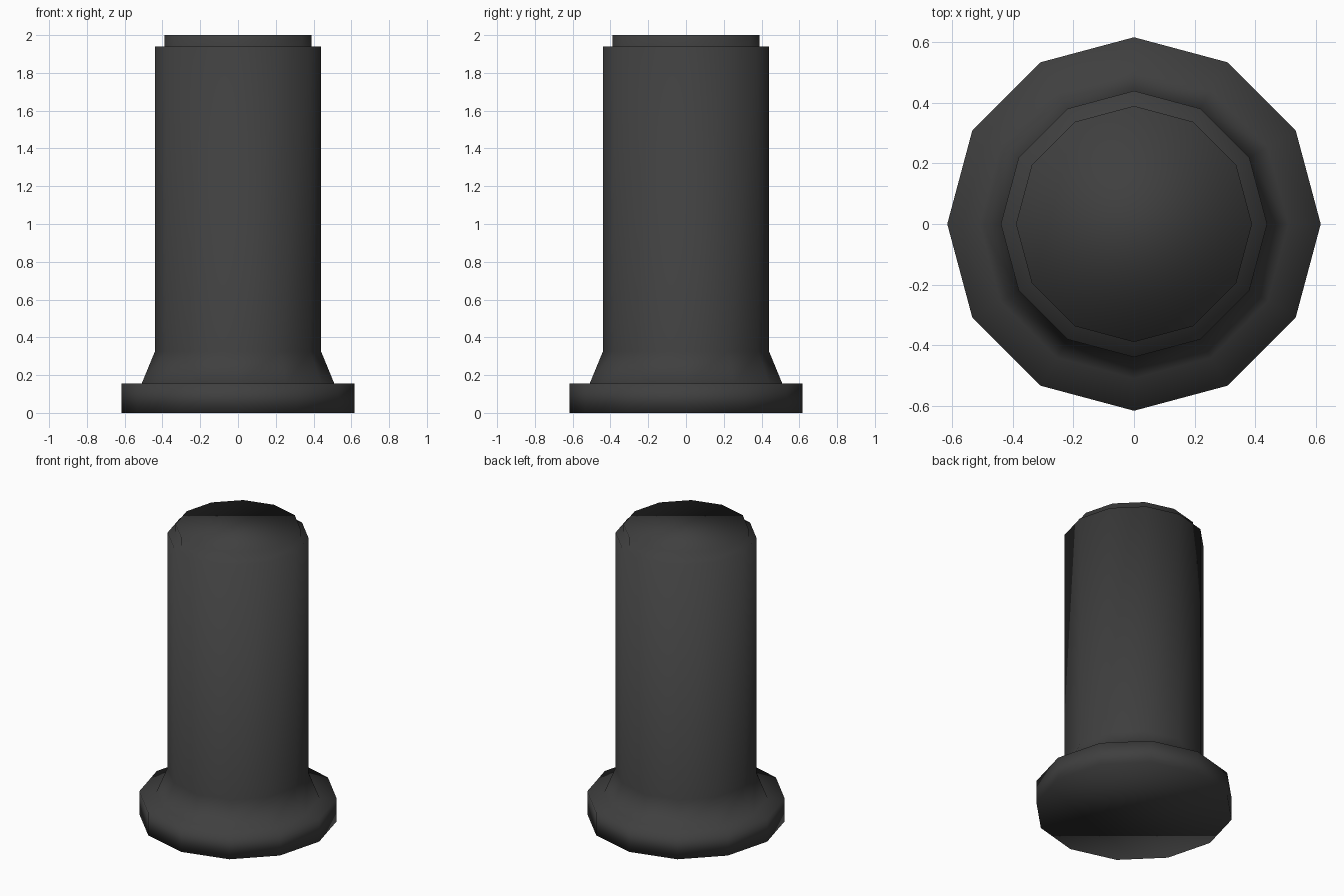
import bpy, bmesh, math

if "Cube" in bpy.data.objects:
    bpy.data.objects.remove(bpy.data.objects["Cube"])

SIDES = 12

# Half profile (radius, height) from the foot flange to the stepped top
profile = [(0.617, 0.0), (0.617, 0.155), (0.51, 0.155),
           (0.44, 0.325), (0.44, 1.94), (0.39, 1.94), (0.39, 2.0)]

# Flanged post: one ring of vertices per profile point, bridged and capped
bm = bmesh.new()
rings = []
for r, z in profile:
    rings.append([bm.verts.new((r * math.cos(i * math.tau / SIDES),
                                r * math.sin(i * math.tau / SIDES), z))
                  for i in range(SIDES)])
for low, high in zip(rings, rings[1:]):
    for i in range(SIDES):
        j = (i + 1) % SIDES
        bm.faces.new((low[i], low[j], high[j], high[i]))
bm.faces.new(rings[0][::-1])
bm.faces.new(rings[-1])
for f in bm.faces:
    f.smooth = True

mesh = bpy.data.meshes.new("flanged_post")
bm.to_mesh(mesh)
bm.free()
post = bpy.data.objects.new("flanged_post", mesh)
bpy.context.collection.objects.link(post)

# Dark finish
mat = bpy.data.materials.new("dark_grey")
mat.diffuse_color = (0.05, 0.05, 0.05, 1)
mat.use_nodes = True
mat.node_tree.nodes["Principled BSDF"].inputs["Base Color"].default_value = mat.diffuse_color
mesh.materials.append(mat)
